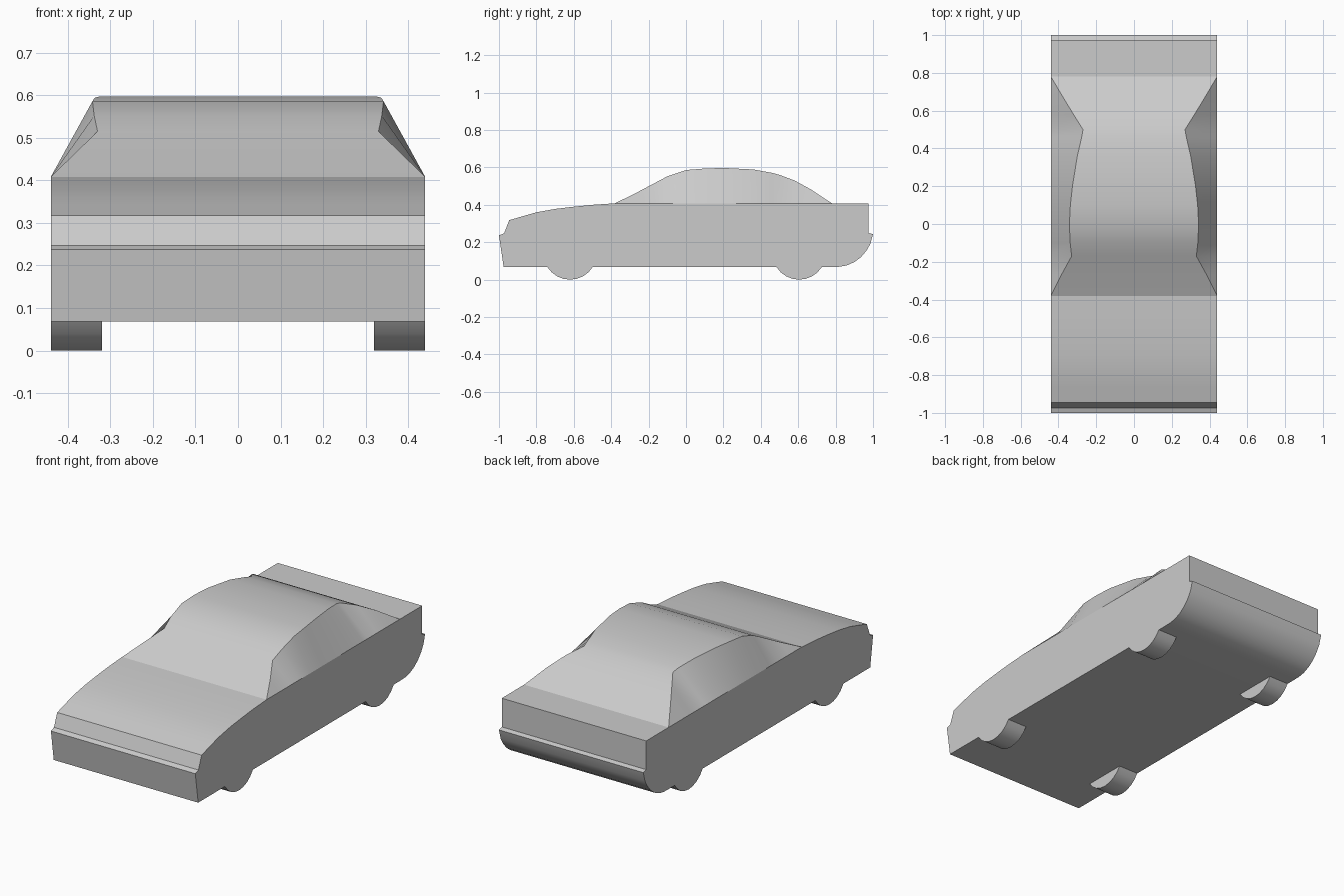
import bpy, bmesh, math

if "Cube" in bpy.data.objects:
    bpy.data.objects.remove(bpy.data.objects["Cube"])

W = 0.44       # half width of the car
BELT = 0.408   # height of the flat shoulder
FLOOR = 0.068  # underside


def finish(bm, name, angle):
    bmesh.ops.recalc_face_normals(bm, faces=bm.faces)
    me = bpy.data.meshes.new(name)
    bm.to_mesh(me)
    bm.free()
    ob = bpy.data.objects.new(name, me)
    bpy.context.collection.objects.link(ob)
    bpy.ops.object.select_all(action='DESELECT')
    bpy.context.view_layer.objects.active = ob
    ob.select_set(True)
    bpy.ops.object.shade_smooth_by_angle(angle=math.radians(angle))
    return ob


def prism(profile, x0, x1):
    """Extrude a (y, z) outline from x0 to x1."""
    bm = bmesh.new()
    a = [bm.verts.new((x0, y, z)) for y, z in profile]
    b = [bm.verts.new((x1, y, z)) for y, z in profile]
    n = len(a)
    bm.faces.new(a)
    bm.faces.new(b[::-1])
    strips = [bm.faces.new((a[i], a[(i + 1) % n], b[(i + 1) % n], b[i])) for i in range(n)]
    return bm, strips


# Lower body: side outline with stepped nose, curved hood and rounded tail
outline = [(-0.975, FLOOR), (-1, 0.237), (-0.973, 0.247), (-0.945, 0.318),
           (-0.87, 0.34), (-0.8, 0.36), (-0.7, 0.378), (-0.6, 0.39), (-0.5, 0.4),
           (-0.38, BELT), (0.78, BELT), (0.975, BELT), (0.975, 0.25), (1, 0.243),
           (0.985, 0.19), (0.965, 0.155), (0.935, 0.12), (0.9, 0.094), (0.86, 0.076),
           (0.82, 0.069), (0.78, FLOOR)]
bm, strips = prism(outline, -W, W)
bmesh.ops.delete(bm, geom=[strips[9]], context='FACES_ONLY')  # opening under the cabin
bmesh.ops.triangulate(bm, faces=[f for f in bm.faces if len(f.verts) > 4])
finish(bm, "lower_body", 28)

# Cabin: roof stations (y, z, half width) joined to the straight shoulder line
stations = [(-0.38, BELT, W), (-0.27, 0.462, 0.385), (-0.17, 0.515, 0.33),
            (-0.1, 0.552, 0.338), (0, 0.586, 0.342), (0.1, 0.594, 0.337),
            (0.2, 0.597, 0.326), (0.36, 0.589, 0.3), (0.46, 0.571, 0.277),
            (0.5, 0.56, 0.27), (0.58, 0.53, 0.32), (0.67, 0.481, 0.375),
            (0.78, BELT, W)]
bm = bmesh.new()
rows = [[bm.verts.new(p) for p in ((-W, y, BELT), (-w, y, z), (w, y, z), (W, y, BELT))]
        for y, z, w in stations]
for r, s in zip(rows, rows[1:]):
    for i in range(3):
        bm.faces.new((r[i], r[i + 1], s[i + 1], s[i]))
bmesh.ops.remove_doubles(bm, verts=bm.verts, dist=1e-4)
finish(bm, "cabin", 30)

# Wheels: the tyre segments showing below the floor
R = 0.143
half = math.acos((R - FLOOR) / R)
for end, yc in (("front", -0.62), ("rear", 0.605)):
    arc = []
    for i in range(9):
        t = -half + 2 * half * i / 8
        arc.append((yc + R * math.sin(t), R - R * math.cos(t)))
    for side, x0, x1 in (("left", -W, -0.32), ("right", 0.32, W)):
        bm, strips = prism(arc, x0, x1)
        finish(bm, f"{end}_{side}_wheel", 35)
